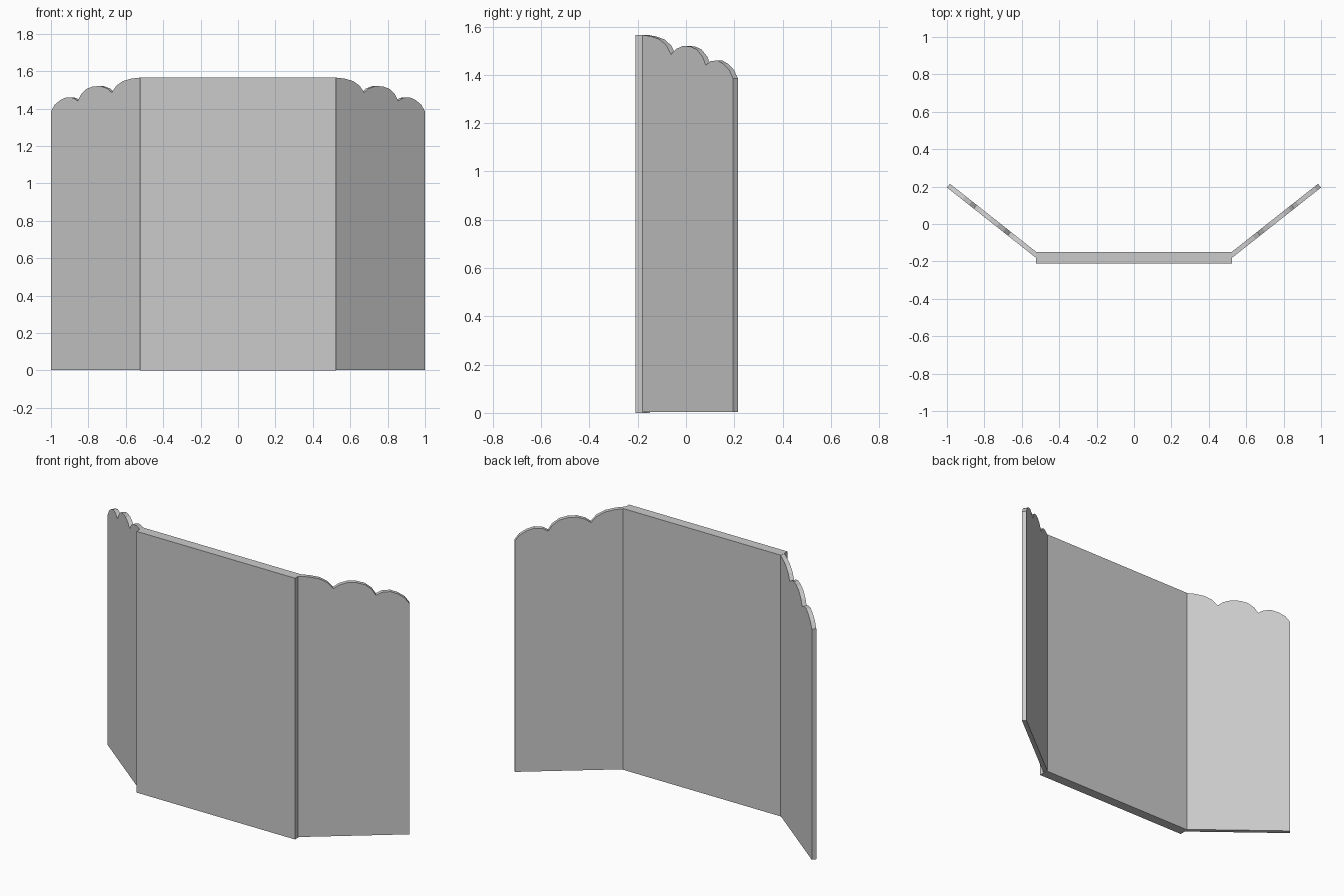
import bpy
from mathutils import Vector

if "Cube" in bpy.data.objects:
    bpy.data.objects.remove(bpy.data.objects["Cube"])

# Scalloped top edge of a side panel, as (x, z) seen from the front
TOP_EDGE = [(0.525, 1.565), (0.57, 1.56), (0.615, 1.547), (0.65, 1.522), (0.675, 1.485),
            (0.70, 1.507), (0.735, 1.52), (0.775, 1.518), (0.81, 1.505), (0.84, 1.475),
            (0.857, 1.44), (0.882, 1.457), (0.918, 1.46), (0.95, 1.445), (0.98, 1.42),
            (1.0, 1.385)]


def extrude_outline(name, outline, offset):
    """Solid slab from a planar outline pushed along an offset vector."""
    n = len(outline)
    verts = [Vector(p) for p in outline] + [Vector(p) + offset for p in outline]
    faces = [tuple(range(n)), tuple(reversed(range(n, 2 * n)))]
    faces += [(i, i + n, (i + 1) % n + n, (i + 1) % n) for i in range(n)]
    mesh = bpy.data.meshes.new(name)
    mesh.from_pydata(verts, [], faces)
    mesh.update()
    obj = bpy.data.objects.new(name, mesh)
    bpy.context.collection.objects.link(obj)
    return obj


def side_panel(name, side):
    # Outer face runs diagonally back from the centre panel's edge
    def point(x, z):
        return (side * x, -0.18 + (x - 0.525) / 0.475 * 0.375, z)
    outline = [point(x, z) for x, z in TOP_EDGE] + [point(1.0, 0.003), point(0.525, 0.003)]
    if side > 0:
        outline.reverse()
    return extrude_outline(name, outline, Vector((-side * 0.016, 0.02, 0)))


# Thick flat centre panel
w, h = 0.525, 1.565
extrude_outline("centre_panel",
                [(-w, -0.21, 0), (w, -0.21, 0), (w, -0.21, h), (-w, -0.21, h)],
                Vector((0, 0.06, 0)))

# Angled side panels with scalloped tops
side_panel("left_panel", -1)
side_panel("right_panel", 1)

# Consistent outward normals
import bmesh
for obj in bpy.context.collection.objects:
    bm = bmesh.new()
    bm.from_mesh(obj.data)
    bmesh.ops.recalc_face_normals(bm, faces=bm.faces)
    bm.to_mesh(obj.data)
    bm.free()
